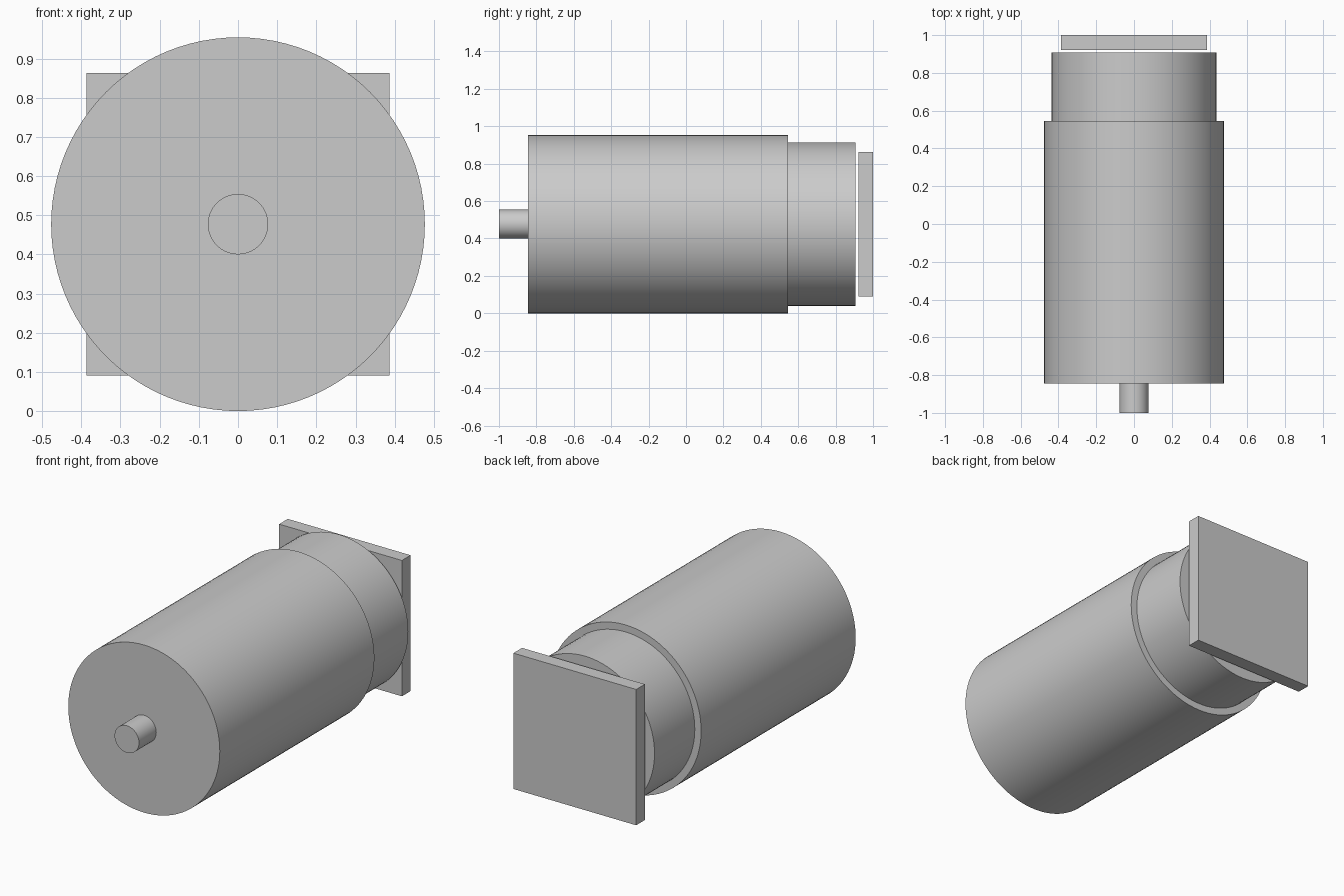
import bpy
import math

cube = bpy.data.objects.get("Cube")
if cube:
    bpy.data.objects.remove(cube, do_unlink=True)

AXIS_Z = 0.477

grey = bpy.data.materials.new("light grey")
grey.use_nodes = True
colour = (0.6, 0.6, 0.6, 1)
grey.diffuse_color = colour
grey.node_tree.nodes["Principled BSDF"].inputs["Base Color"].default_value = colour


def finish(name):
    obj = bpy.context.object
    obj.name = name
    obj.data.materials.append(grey)
    return obj


def cylinder(name, radius, y0, y1, sides=96):
    """Smooth round part lying along the y axis."""
    bpy.ops.mesh.primitive_cylinder_add(
        vertices=sides, radius=radius, depth=y1 - y0,
        location=(0, (y0 + y1) / 2, AXIS_Z), rotation=(math.pi / 2, 0, 0))
    bpy.ops.object.transform_apply(location=False, rotation=True, scale=False)
    bpy.ops.object.shade_smooth_by_angle(angle=math.radians(30))
    return finish(name)


# Round parts from front to back
cylinder("shaft", 0.077, -1.0, -0.845, 64)
cylinder("main_body", 0.477, -0.845, 0.545)
cylinder("rear_housing", 0.437, 0.545, 0.907)

# Square plate, set slightly behind the housing
bpy.ops.mesh.primitive_cube_add(size=1, location=(0, 0.961, AXIS_Z))
plate = finish("rear_plate")
plate.scale = (0.773, 0.078, 0.773)
bpy.ops.object.transform_apply(location=False, rotation=False, scale=True)
